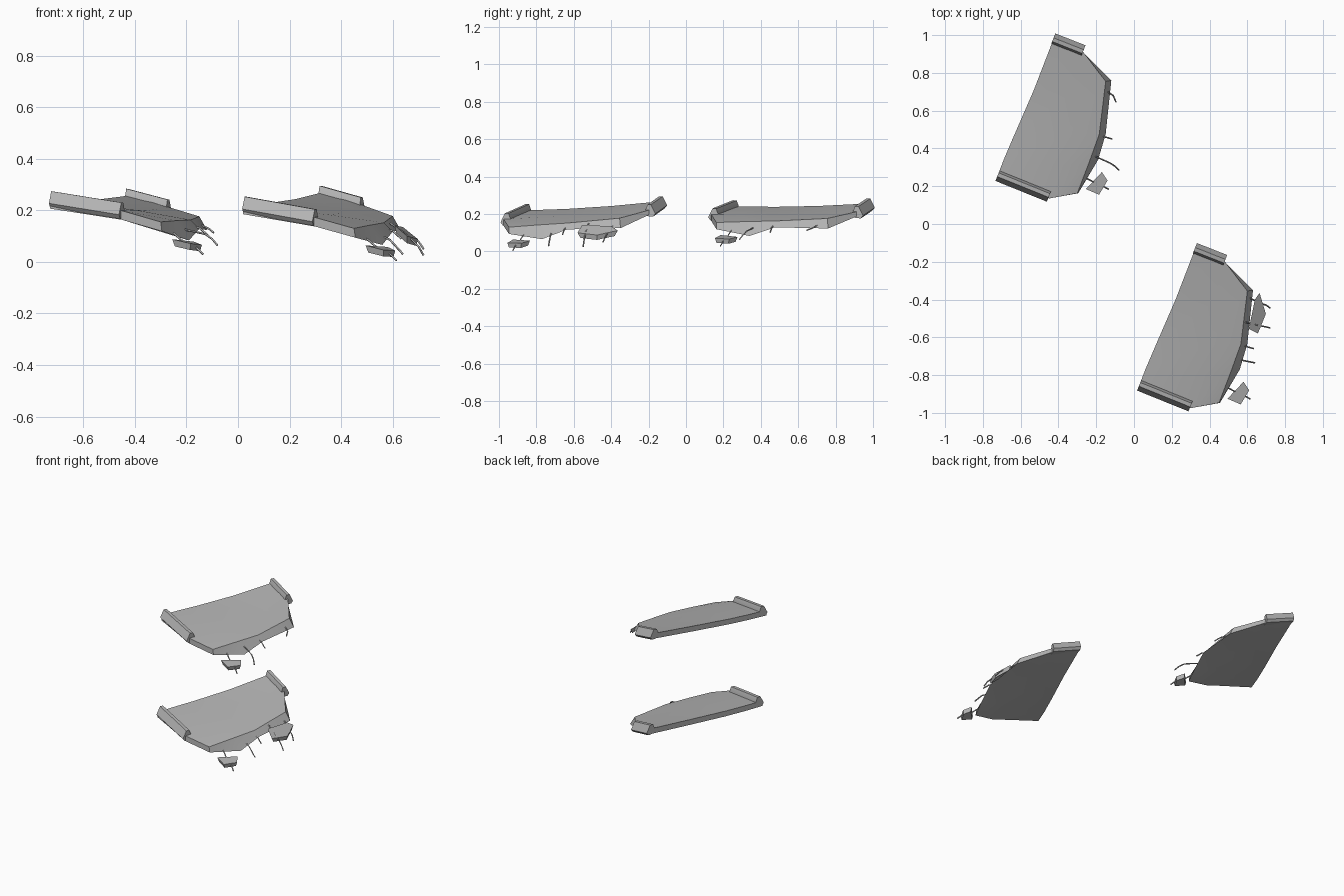
import bpy, bmesh
from mathutils import Vector

cube = bpy.data.objects.get("Cube")
if cube:
    bpy.data.objects.remove(cube)


def material(name, value):
    m = bpy.data.materials.new(name)
    m.use_nodes = True
    colour = (value, value, value, 1)
    m.diffuse_color = colour
    m.node_tree.nodes["Principled BSDF"].inputs["Base Color"].default_value = colour
    return m


concrete = material("concrete grey", 0.45)


def place_right(p):
    return Vector(p)


def place_left(p):
    # second slab sits further back and is tipped slightly forward
    x, y, z = p
    return Vector((x - 0.75, y + 1.11, z + 0.005 - 0.045 * (y + 0.5)))


def finish(bm, name):
    bmesh.ops.recalc_face_normals(bm, faces=bm.faces)
    mesh = bpy.data.meshes.new(name)
    bm.to_mesh(mesh)
    bm.free()
    mesh.materials.append(concrete)
    ob = bpy.data.objects.new(name, mesh)
    bpy.context.collection.objects.link(ob)
    bpy.ops.object.select_all(action="DESELECT")
    ob.select_set(True)
    bpy.context.view_layer.objects.active = ob
    bpy.ops.object.shade_smooth_by_angle(angle=0.4)
    return ob


def loft(name, a, b, place):
    """Solid between two matching outlines."""
    bm = bmesh.new()
    va = [bm.verts.new(place(p)) for p in a]
    vb = [bm.verts.new(place(p)) for p in b]
    bm.faces.new(va)
    bm.faces.new(vb)
    n = len(va)
    for i in range(n):
        j = (i + 1) % n
        bm.faces.new((va[i], va[j], vb[j], vb[i]))
    return finish(bm, name)


# Slab rows run front to back: straight edge, crease, broken edge
TOP = [
    [(.02, -.875, .22), (.30, -.975, .172), (.45, -.947, .13)],
    [(.06, -.77, .223), (.35, -.80, .183), (.51, -.79, .142)],
    [(.12, -.63, .228), (.40, -.64, .188), (.566, -.635, .152)],
    [(.22, -.40, .243), (.45, -.39, .207), (.6, -.355, .178)],
    [(.33, -.115, .27), (.41, -.15, .247), (.478, -.195, .222)],
]
# Lower broken edge, one point for each row
LOWER = [(.455, -.947, .094), (.56, -.77, .066), (.6, -.635, .118),
         (.63, -.35, .125), (.48, -.20, .195)]
THICK = Vector((0, 0, .035))


def slab(name, place):
    bm = bmesh.new()
    top = [[bm.verts.new(place(p)) for p in row] for row in TOP]
    low = []
    for row, edge in zip(TOP, LOWER):
        pts = [Vector(p) - THICK for p in row[:2]] + [edge]
        low.append([bm.verts.new(place(p)) for p in pts])
    last = len(TOP) - 1
    for i in range(last):
        for grid in (top, low):
            for j in range(2):
                bm.faces.new((grid[i][j], grid[i][j + 1], grid[i + 1][j + 1], grid[i + 1][j]))
        for j in (0, 2):
            bm.faces.new((top[i][j], top[i + 1][j], low[i + 1][j], low[i][j]))
    for i in (0, last):
        for j in range(2):
            bm.faces.new((top[i][j], top[i][j + 1], low[i][j + 1], low[i][j]))
    return finish(bm, name)


# Kerb profile: distance outward from the slab, height above it
KERB = [(0, 0), (.012, .03), (.033, .03), (.058, -.018), (.045, -.034), (0, -.03)]


def kerb(name, start, end, side, place):
    along = (Vector(end) - Vector(start)).to_2d().normalized()
    out = Vector((-along.y, along.x)) * side
    rings = [[(p[0] + out.x * d, p[1] + out.y * d, p[2] + h) for d, h in KERB]
             for p in (start, end)]
    return loft(name, rings[0], rings[1], place)


def chunk(name, outline, inset, thick, place):
    """Broken piece, narrower underneath."""
    mid = sum((Vector(p) for p in outline), Vector()) / len(outline)
    low = [mid.lerp(Vector(p), inset) - Vector((0, 0, thick)) for p in outline]
    return loft(name, outline, low, place)


def bar(name, points, place):
    curve = bpy.data.curves.new(name, "CURVE")
    curve.dimensions = "3D"
    curve.bevel_depth = 0.004
    curve.bevel_resolution = 0
    curve.use_fill_caps = True
    spline = curve.splines.new("POLY")
    spline.points.add(len(points) - 1)
    for sp, p in zip(spline.points, points):
        sp.co = (*place(p), 1)
    curve.materials.append(concrete)
    ob = bpy.data.objects.new(name, curve)
    bpy.context.collection.objects.link(ob)


# Parts shared by both slabs
for side, place in (("right", place_right), ("left", place_left)):
    slab(side + "_slab", place)
    kerb(side + "_front_kerb", (.038, -.828, .223), (.31, -.938, .174), -1, place)
    kerb(side + "_back_kerb", (.312, -.155, .265), (.472, -.218, .22), 1, place)
    chunk(side + "_front_chunk",
          [(.58, -.835, .058), (.61, -.88, .044), (.565, -.955, .046), (.495, -.925, .064)],
          .85, .026, place)
    bar(side + "_front_chunk_bar",
        [(.487, -.862, .10), (.54, -.89, .055), (.59, -.912, .03), (.615, -.926, .005)], place)
    bar(side + "_middle_bar",
        [(.55, -.635, .135), (.60, -.65, .12), (.634, -.66, .09)], place)

# Bars and the large chunk of the right slab
chunk("right_side_chunk",
      [(.665, -.365, .112), (.698, -.476, .088), (.656, -.58, .10), (.608, -.555, .142),
       (.64, -.40, .135)],
      .85, .03, place_right)
bar("right_side_bar_front", [(.59, -.52, .15), (.65, -.535, .11), (.70, -.545, .06), (.72, -.55, .025)], place_right)
bar("right_side_bar_back", [(.61, -.39, .14), (.656, -.413, .11), (.70, -.43, .08), (.72, -.444, .05)], place_right)
bar("right_lower_bar", [(.54, -.715, .11), (.59, -.725, .085), (.64, -.735, .03)], place_right)

# Bars left bare on the left slab
bar("left_lower_bar", [(.54, -.75, .11), (.623, -.787, .09), (.65, -.805, .07), (.67, -.824, .045)], place_left)
bar("left_back_bar", [(.61, -.41, .14), (.64, -.43, .125), (.655, -.465, .11)], place_left)
